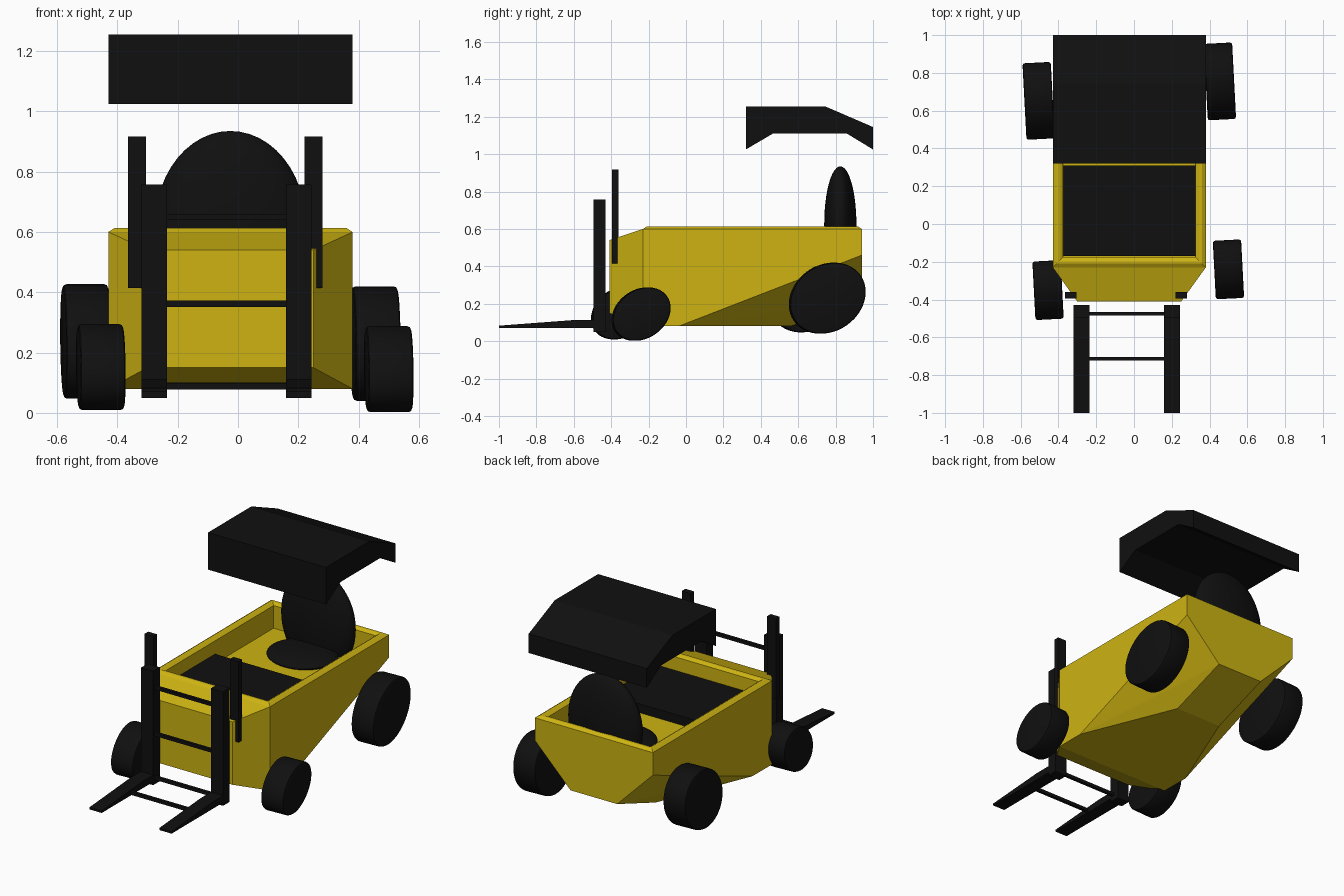
import bpy, bmesh, math
from mathutils import Matrix, Vector

if "Cube" in bpy.data.objects:
    bpy.data.objects.remove(bpy.data.objects["Cube"], do_unlink=True)

CX = -0.025  # middle of the chassis


def material(name, colour):
    m = bpy.data.materials.new(name)
    m.use_nodes = True
    m.diffuse_color = (*colour, 1)
    m.node_tree.nodes["Principled BSDF"].inputs["Base Color"].default_value = (*colour, 1)
    return m


yellow = material("yellow paint", (0.61, 0.45, 0.006))
black = material("black", (0.005, 0.005, 0.005))


def finish(name, bm, mat, smooth=False):
    bmesh.ops.recalc_face_normals(bm, faces=bm.faces)
    me = bpy.data.meshes.new(name)
    bm.to_mesh(me)
    bm.free()
    me.materials.append(mat)
    ob = bpy.data.objects.new(name, me)
    bpy.context.scene.collection.objects.link(ob)
    if smooth:
        bpy.ops.object.select_all(action='DESELECT')
        ob.select_set(True)
        bpy.context.view_layer.objects.active = ob
        bpy.ops.object.shade_smooth_by_angle(angle=math.radians(35))
    return ob


def box(name, lo, hi, mat=black):
    lo, hi = Vector(lo), Vector(hi)
    bm = bmesh.new()
    m = Matrix.Translation((lo + hi) / 2) @ Matrix.Diagonal((*(hi - lo), 1))
    bmesh.ops.create_cube(bm, size=1, matrix=m)
    return finish(name, bm, mat)


def extrude_profile(name, profile, x0, x1):
    """Side profile of (y, z) points swept along x."""
    bm = bmesh.new()
    face = bm.faces.new([bm.verts.new((x0, y, z)) for y, z in profile])
    new = bmesh.ops.extrude_face_region(bm, geom=[face])["geom"]
    verts = [v for v in new if isinstance(v, bmesh.types.BMVert)]
    bmesh.ops.translate(bm, verts=verts, vec=(x1 - x0, 0, 0))
    return finish(name, bm, black)


def ellipsoid(name, centre, radii):
    bm = bmesh.new()
    m = Matrix.Translation(centre) @ Matrix.Diagonal((*radii, 1))
    bmesh.ops.create_uvsphere(bm, u_segments=40, v_segments=24, radius=1, matrix=m)
    return finish(name, bm, black, smooth=True)


def wheel(name, centre, long_r, short_r):
    """Slightly oval, toed wheel with rounded shoulders."""
    bm = bmesh.new()
    bmesh.ops.create_cone(bm, cap_ends=True, segments=48, radius1=1, radius2=1, depth=0.15)
    bmesh.ops.transform(bm, verts=bm.verts, matrix=(
        Matrix.Translation(centre) @ Matrix.Rotation(math.radians(3), 4, 'Z')
        @ Matrix.Rotation(math.radians(35), 4, 'X')
        @ Matrix.Diagonal((1, long_r, short_r, 1))
        @ Matrix.Rotation(math.radians(90), 4, 'Y')))
    rims = [e for e in bm.edges if any(len(f.verts) > 4 for f in e.link_faces)]
    bmesh.ops.bevel(bm, geom=rims, offset=0.012, segments=2, affect='EDGES', profile=0.5)
    return finish(name, bm, black, smooth=True)


# Chassis: faceted hull with a sloping nose and cut-away rear
half = [(0.405, 0.94, 0.60), (0.405, -0.23, 0.60), (0.405, 0.94, 0.46),
        (0.405, -0.04, 0.08), (0.405, -0.23, 0.08), (0.16, 0.94, 0.215),
        (0.16, 0.56, 0.08), (0.275, -0.41, 0.54), (0.275, -0.41, 0.15)]
bm = bmesh.new()
for x, y, z in half:
    for s in (1, -1):
        bm.verts.new((CX + s * x, y, z))
bmesh.ops.convex_hull(bm, input=bm.verts)
bmesh.ops.dissolve_limit(bm, angle_limit=0.01, verts=bm.verts, edges=bm.edges)
bmesh.ops.recalc_face_normals(bm, faces=bm.faces)

# Rim bevel, rim and open driver's well
top = max(bm.faces, key=lambda f: f.normal.z * f.calc_center_median().z)
for thickness, depth in ((0.02, 0.013), (0.015, 0), (0.02, -0.012), (0.001, -0.14)):
    bmesh.ops.inset_region(bm, faces=[top], thickness=thickness, depth=depth,
                           use_even_offset=True)
finish("chassis", bm, yellow)

# Floor panel, seat and roof
box("floor_panel", (-0.375, -0.17, 0.465), (0.325, 0.31, 0.52))
ellipsoid("seat_cushion", (CX, 0.67, 0.475), (0.21, 0.19, 0.04))
ellipsoid("seat_back", (CX, 0.825, 0.625), (0.25, 0.086, 0.31))
extrude_profile("roof", [(0.32, 1.025), (0.32, 1.255), (0.745, 1.255), (1.0, 1.145),
                         (1.0, 1.025), (0.86, 1.11), (0.465, 1.11)], -0.43, 0.38)

# Wheels
wheel("rear_left_wheel", (0.455, 0.755, 0.23), 0.214, 0.177)
wheel("rear_right_wheel", (-0.505, 0.652, 0.237), 0.214, 0.177)
wheel("front_left_wheel", (0.50, -0.24, 0.145), 0.166, 0.13)
wheel("front_right_wheel", (-0.455, -0.35, 0.152), 0.166, 0.13)

# Lift masts, upper posts and forks
for side, s in (("left", 1), ("right", -1)):
    mx = -0.038 + s * 0.24
    px = -0.042 + s * 0.293
    box(side + "_mast", (mx - 0.042, -0.495, 0.05), (mx + 0.042, -0.43, 0.757))
    box(side + "_upper_post", (px - 0.03, -0.395, 0.415), (px + 0.03, -0.36, 0.917))
    extrude_profile(side + "_fork", [(-1.0, 0.07), (-1.0, 0.083), (-0.6, 0.113),
                                     (-0.46, 0.113), (-0.46, 0.07)],
                    mx - 0.042, mx + 0.042)

# Cross bars on the masts and between the forks
bars = {"mast_low_bar": (-0.475, 0.09), "mast_middle_bar": (-0.475, 0.362),
        "mast_top_bar": (-0.475, 0.65), "fork_bar": (-0.713, 0.088)}
for name, (y, z) in bars.items():
    box(name, (-0.25, y - 0.009, z - 0.01), (0.175, y + 0.009, z + 0.01))
